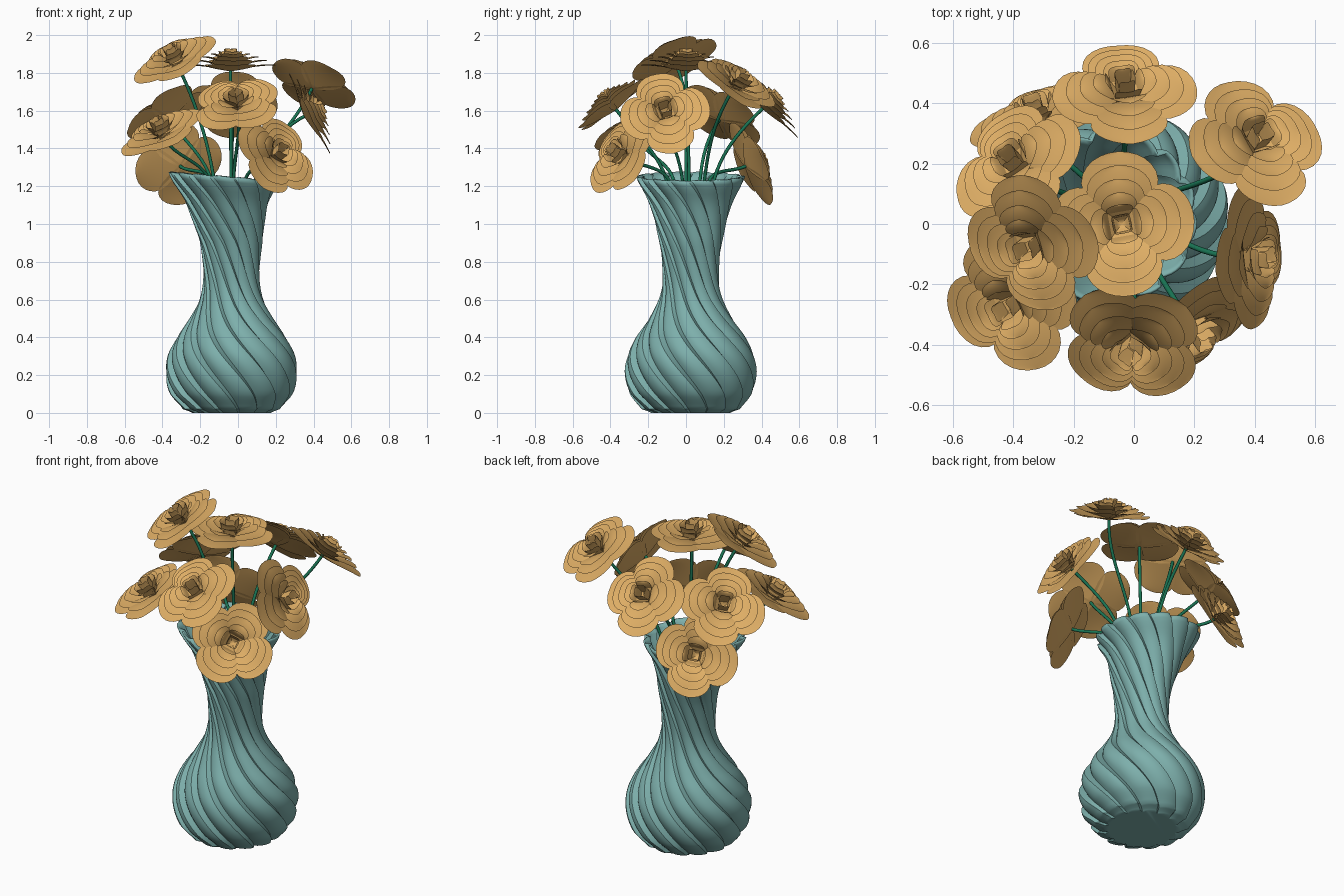
import bpy, bmesh, math
from mathutils import Vector, Matrix

if "Cube" in bpy.data.objects:
    bpy.data.objects.remove(bpy.data.objects["Cube"], do_unlink=True)


def material(name, rgb):
    m = bpy.data.materials.new(name)
    m.use_nodes = True
    m.diffuse_color = (*rgb, 1)
    bsdf = m.node_tree.nodes["Principled BSDF"]
    bsdf.inputs["Base Color"].default_value = (*rgb, 1)
    bsdf.inputs["Roughness"].default_value = 0.7
    return m


TEAL = material("teal ceramic", (0.205, 0.43, 0.41))
OCHRE = material("ochre petal", (0.73, 0.42, 0.13))
GREEN = material("stem green", (0.01, 0.18, 0.09))


def add_object(name, data, mat):
    if not data.materials:
        data.materials.append(mat)
    ob = bpy.data.objects.new(name, data)
    bpy.context.collection.objects.link(ob)
    return ob


def shade(ob, degrees):
    bpy.ops.object.select_all(action='DESELECT')
    ob.select_set(True)
    bpy.context.view_layer.objects.active = ob
    bpy.ops.object.shade_smooth_by_angle(angle=math.radians(degrees))


# ---- Vase: twisted, fluted profile ----
AXIS = Vector((-0.035, 0.025, 0))
PROFILE = [(0, 0.21), (0.02, 0.26), (0.1, 0.325), (0.2, 0.349), (0.3, 0.338),
           (0.4, 0.29), (0.5, 0.222), (0.6, 0.17), (0.7, 0.15), (0.85, 0.158),
           (1.0, 0.188), (1.12, 0.225), (1.25, 0.29)]
FLUTES = 14
TOOTH = [0, 0.4, 0.68, 0.86, 0.96, 1, 0.95]    # swelling lobe with a steep step
TWIST = 2.5
STEPS = 5


def catmull(a, b, c, d, t):
    return 0.5 * (2 * b + (c - a) * t + (2 * a - 5 * b + 4 * c - d) * t * t
                  + (3 * b - a - 3 * c + d) * t ** 3)


def smooth_profile():
    last = len(PROFILE) - 1
    for i in range(last):
        quad = [PROFILE[min(max(i + k, 0), last)] for k in (-1, 0, 1, 2)]
        for s in range(STEPS):
            t = s / STEPS
            z = quad[1][0] + (quad[2][0] - quad[1][0]) * t
            yield z, catmull(*[q[1] for q in quad], t)
    yield PROFILE[-1]


def make_vase():
    bm = bmesh.new()
    count = FLUTES * len(TOOTH)
    rings = []
    for z, r in smooth_profile():
        flare = max(0, z - 0.9) / 0.35
        ring = []
        for i in range(count):
            a = math.tau * i / count - TWIST * z
            rad = r * (1 - 0.1 * (1 - TOOTH[i % len(TOOTH)]))
            x, y = rad * math.cos(a), rad * math.sin(a)
            tilt = -0.08 * x * flare     # rim rises slightly on one side
            ring.append(bm.verts.new(AXIS + Vector((x - 0.045 * flare, y, z + tilt))))
        rings.append(ring)
    for low, high in zip(rings, rings[1:]):
        for i in range(count):
            j = (i + 1) % count
            bm.faces.new((low[i], low[j], high[j], high[i]))
    bm.faces.new(rings[0][::-1])
    me = bpy.data.meshes.new("vase")
    bm.to_mesh(me)
    bm.free()
    ob = add_object("vase", me, TEAL)
    shade(ob, 32)
    wall = ob.modifiers.new("wall", 'SOLIDIFY')
    wall.thickness = 0.01
    wall.offset = -1


make_vase()

# ---- Blossom: nested rings of four rounded petals around a small tube ----
# start radius, end radius, half width, root width ratio, tip lift, base height
LAYERS = [(0, 0.24, 0.128, 0.1, 0.03, 0.0), (0, 0.195, 0.108, 0.1, 0.045, 0.008),
          (0, 0.15, 0.085, 0.1, 0.06, 0.012), (0, 0.105, 0.06, 0.1, 0.072, 0.016),
          (0.03, 0.065, 0.045, 0.7, 0.08, 0.02), (0.024, 0.032, 0.028, 0.85, 0.09, 0.025)]
ROWS, COLS = 10, 8


def add_petal(bm, start, end, width, root, lift, base, angle):
    turn = Matrix.Rotation(angle, 3, 'Z')
    grid = []
    for i in range(ROWS + 1):
        u = math.sin(i / ROWS * math.pi / 2)
        if u < 0.58:
            half = width * (root + (1 - root) * math.sin(u / 0.58 * math.pi / 2))
        else:
            half = width * math.sqrt(max(0.0, 1 - ((u - 0.58) / 0.42) ** 2))
        row = []
        for k in range(COLS + 1):
            v = 2 * k / COLS - 1
            z = base + lift * math.sin(u * math.pi / 2) + 0.01 * v * v * u * half / width
            row.append(bm.verts.new(turn @ Vector((start + (end - start) * u, half * v, z))))
        grid.append(row)
    for r0, r1 in zip(grid, grid[1:]):
        for k in range(COLS):
            bm.faces.new((r0[k], r1[k], r1[k + 1], r0[k + 1]))


def make_blossom_mesh():
    bm = bmesh.new()
    for n, layer in enumerate(LAYERS):
        for p in range(4):
            add_petal(bm, *layer, p * math.pi / 2 + 0.03 * n)
    bmesh.ops.remove_doubles(bm, verts=bm.verts, dist=0.0002)
    for f in bm.faces:
        f.smooth = True
    me = bpy.data.meshes.new("blossom")
    bm.to_mesh(me)
    bm.free()
    return me


# ---- Stem: curved tube from inside the vase to the blossom ----
def make_stem(name, head, normal):
    out = Vector((head.x, head.y, 0)) - AXIS
    foot = AXIS - out * 0.1 + Vector((0, 0, 0.5))
    neck = AXIS + out * 0.3 + Vector((0, 0, 1.2))
    cu = bpy.data.curves.new(name, 'CURVE')
    cu.dimensions = '3D'
    cu.bevel_depth = 0.009
    cu.bevel_resolution = 2
    cu.use_fill_caps = True
    sp = cu.splines.new('BEZIER')
    sp.bezier_points.add(2)
    reach = (head - neck).length * 0.35
    up = (Vector((0, 0, 1)) + out * 0.5).normalized()
    ends = [(foot, up, 0.2), (neck, up, reach), (head, normal, reach)]
    for bp, (co, direction, size) in zip(sp.bezier_points, ends):
        bp.handle_left_type = bp.handle_right_type = 'FREE'
        bp.co = co
        bp.handle_left = co - direction * size
        bp.handle_right = co + direction * size
    add_object(name, cu, GREEN)


# ---- Bouquet: blossom centre, facing direction and spin ----
BOUQUET = {
    "top": ((-0.04, 0, 1.81), (0, 0, 1), 0.05),
    "back": ((-0.03, 0.405, 1.61), (0, 0.73, 0.68), 0.1),
    "back_left": ((0.39, 0.25, 1.715), (0.33, 0.5, 0.8), 0.3),
    "left": ((0.35, -0.11, 1.57), (0.88, 0, 0.45), 0.2),
    "low_back": ((-0.305, 0.315, 1.305), (-0.3, 0.86, 0.4), 0.1),
    "back_right": ((-0.365, 0.175, 1.55), (-0.5, 0.47, 0.72), 0.4),
    "high_right": ((-0.32, -0.05, 1.84), (-0.42, -0.37, 0.83), 0.1),
    "front_right": ((-0.39, -0.25, 1.455), (-0.4, -0.35, 0.84), 0.3),
    "front": ((0, -0.37, 1.605), (-0.12, -0.6, 0.79), 0.7),
    "low_front": ((0.18, -0.315, 1.345), (0.54, -0.7, 0.46), 0),
}
blossom = make_blossom_mesh()
for place, (centre, facing, spin) in BOUQUET.items():
    head, normal = Vector(centre), Vector(facing).normalized()
    ob = add_object("blossom_" + place, blossom, OCHRE)
    ob.matrix_world = (Matrix.Translation(head)
                       @ Vector((0, 0, 1)).rotation_difference(normal).to_matrix().to_4x4()
                       @ Matrix.Rotation(spin, 4, 'Z'))
    make_stem("stem_" + place, head + normal * 0.01, normal)
